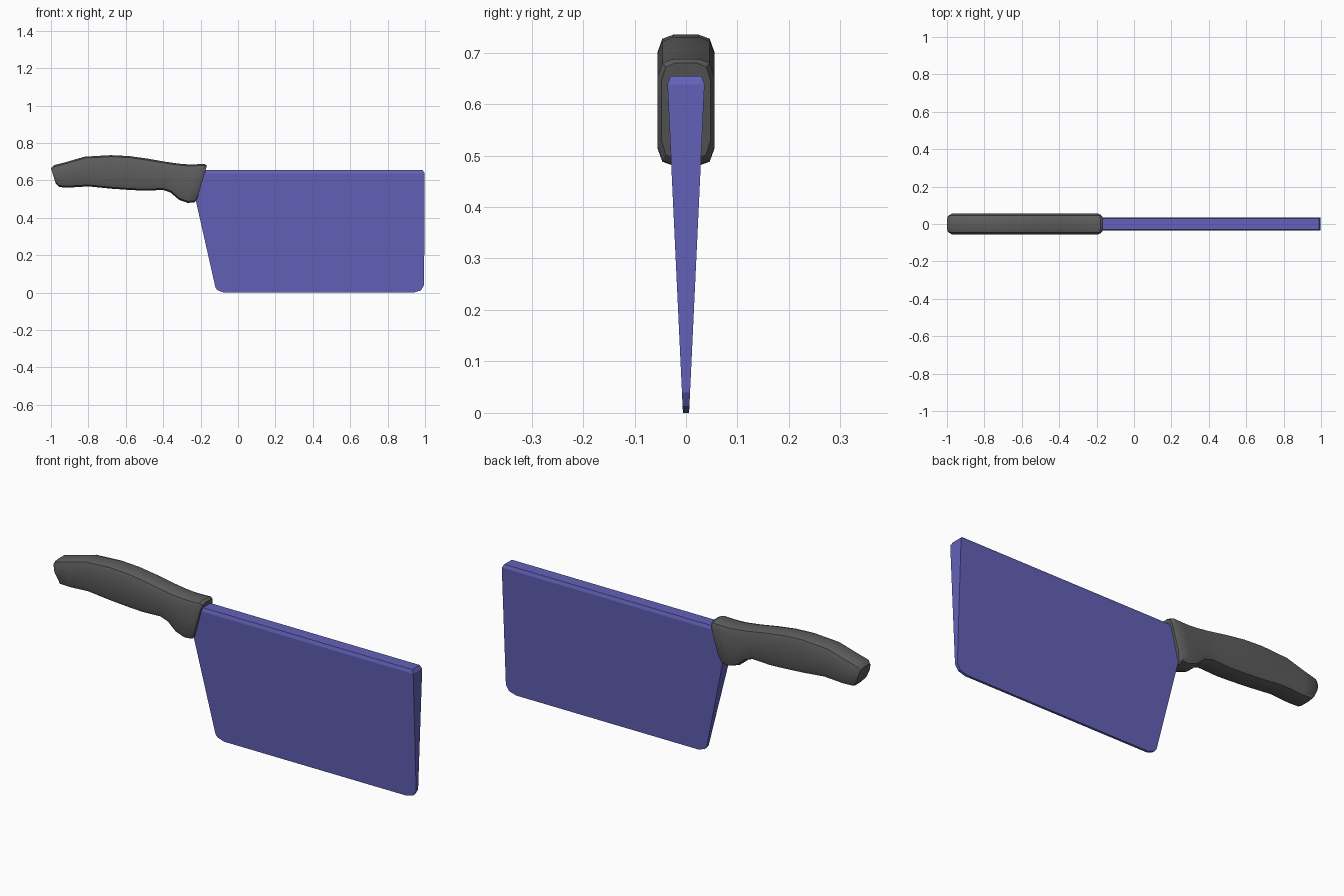
import bpy
import bmesh

cube = bpy.data.objects.get("Cube")
if cube:
    bpy.data.objects.remove(cube, do_unlink=True)


def material(name, rgb):
    mat = bpy.data.materials.new(name)
    mat.use_nodes = True
    mat.diffuse_color = (*rgb, 1)
    for node in mat.node_tree.nodes:
        if node.type == 'BSDF_PRINCIPLED':
            node.inputs["Base Color"].default_value = (*rgb, 1)
    return mat


def finish(bm, name, mat):
    bmesh.ops.recalc_face_normals(bm, faces=bm.faces[:])
    mesh = bpy.data.meshes.new(name)
    bm.to_mesh(mesh)
    bm.free()
    mesh.materials.append(mat)
    obj = bpy.data.objects.new(name, mesh)
    bpy.context.collection.objects.link(obj)
    return obj


def bridge(bm, ring_a, ring_b):
    count = len(ring_a)
    for i in range(count):
        j = (i + 1) % count
        bm.faces.new((ring_a[i], ring_a[j], ring_b[j], ring_b[i]))


# Blade: wedge that thins towards the cutting edge, with a bevelled spine
SPINE, SHOULDER = 0.655, 0.638


def blade_half_width(z):
    return 0.03 if z > SHOULDER else 0.006 + 0.03 * z / SHOULDER


outline = [(-0.18, SHOULDER), (-0.225, 0.49), (-0.12, 0.025), (-0.108, 0.012),
           (-0.075, 0), (0.94, 0), (0.978, 0.012), (0.995, 0.04),
           (0.998, SHOULDER), (0.988, SPINE), (-0.18, SPINE)]
bm = bmesh.new()
sides = []
for sign in (-1, 1):
    ring = [bm.verts.new((x, sign * blade_half_width(z), z)) for x, z in outline]
    bm.faces.new(ring[:9])
    bm.faces.new((ring[0], ring[8], ring[9], ring[10]))
    sides.append(ring)
bridge(bm, *sides)
finish(bm, "blade", material("blue steel", (0.125, 0.12, 0.48)))

# Handle: chamfered sections lofted along the grip
# Each station: top x, top z, bottom x, bottom z, width factor
stations = [(-1.0, 0.665, -0.975, 0.585, 0.84), (-0.982, 0.682, -0.955, 0.564, 1),
            (-0.92, 0.698, -0.9, 0.562, 1), (-0.82, 0.727, -0.8, 0.568, 1),
            (-0.68, 0.735, -0.68, 0.556, 1), (-0.58, 0.73, -0.58, 0.549, 1),
            (-0.48, 0.716, -0.5, 0.545, 1), (-0.39, 0.7, -0.4, 0.549, 1),
            (-0.32, 0.69, -0.36, 0.535, 1), (-0.27, 0.686, -0.315, 0.496, 1),
            (-0.23, 0.686, -0.27, 0.48, 1), (-0.18, 0.688, -0.235, 0.482, 1),
            (-0.166, 0.68, -0.22, 0.495, 0.86)]
corner = [(0.024, 0), (0.046, 0.008), (0.055, 0.033)]
bm = bmesh.new()
rings = []
for tx, tz, bx, bz, width in stations:
    half = [(y, 1 - d / (tz - bz)) for y, d in corner]
    half += [(y, d / (tz - bz)) for y, d in reversed(corner)]
    section = half + [(-y, f) for y, f in reversed(half)]
    rings.append([bm.verts.new((bx + (tx - bx) * f, y * width, bz + (tz - bz) * f))
                  for y, f in section])
for ring_a, ring_b in zip(rings, rings[1:]):
    bridge(bm, ring_a, ring_b)
bm.faces.new(rings[0])
bm.faces.new(rings[-1])
handle = finish(bm, "handle", material("dark grey grip", (0.11, 0.11, 0.11)))

# Smooth grip with crisp end edges
bpy.ops.object.select_all(action='DESELECT')
handle.select_set(True)
bpy.context.view_layer.objects.active = handle
bpy.ops.object.shade_smooth_by_angle(angle=0.55)
